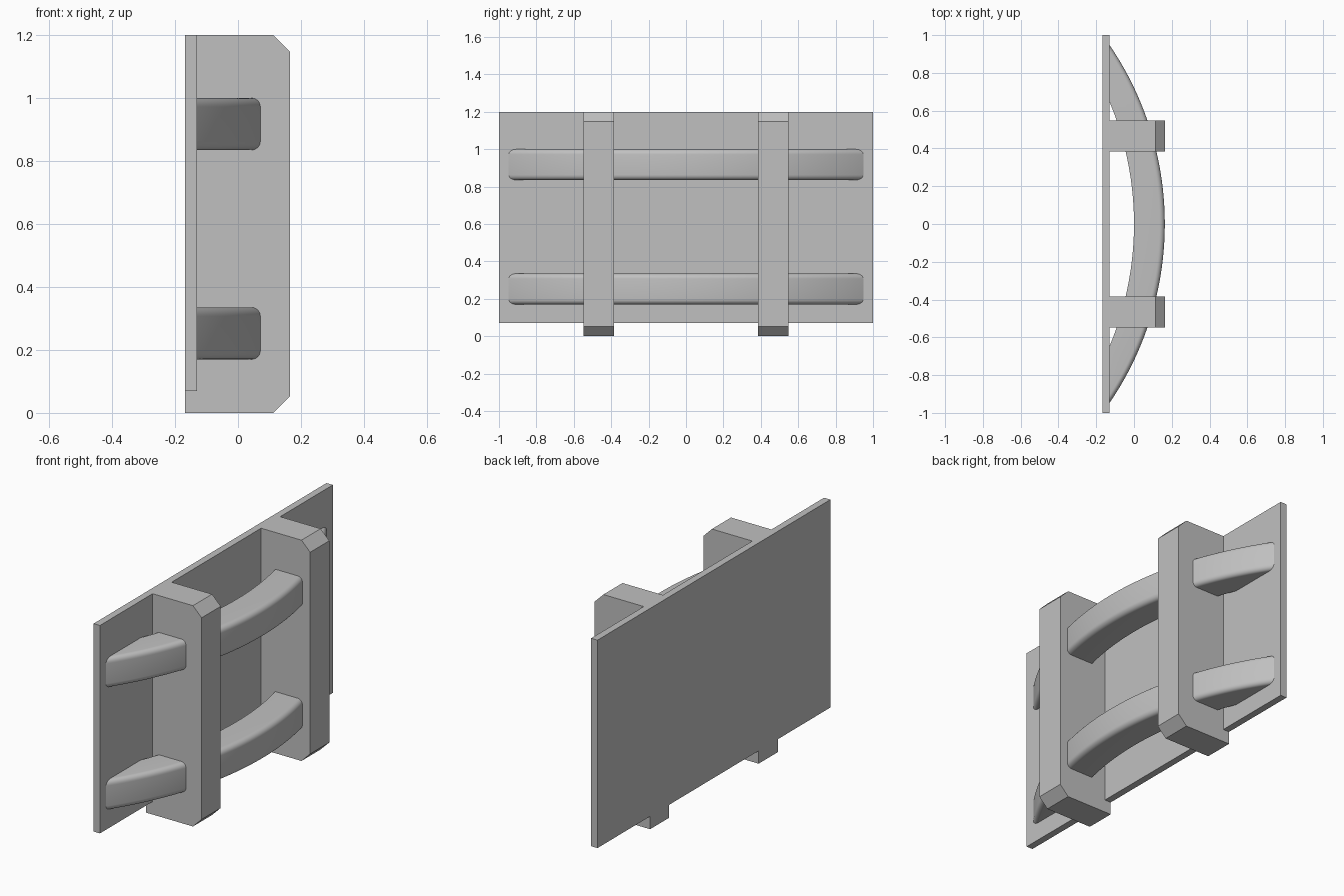
import bpy, bmesh
from math import sqrt, sin, cos, pi, radians

if "Cube" in bpy.data.objects:
    bpy.data.objects.remove(bpy.data.objects["Cube"], do_unlink=True)

grey = bpy.data.materials.new("plain grey")
grey.use_nodes = True
grey.diffuse_color = (0.53, 0.53, 0.53, 1)
grey.node_tree.nodes["Principled BSDF"].inputs["Base Color"].default_value = grey.diffuse_color

BACK, FACE, FRONT = -0.168, -0.13, 0.165   # panel back, panel face, outermost x
TOP, PANEL_BOTTOM = 1.2, 0.07


def loft(name, rings, smooth=False):
    """Skin a list of closed rings and cap both ends."""
    bm = bmesh.new()
    loops = [[bm.verts.new(p) for p in ring] for ring in rings]
    n = len(loops[0])
    for a, b in zip(loops, loops[1:]):
        for i in range(n):
            j = (i + 1) % n
            bm.faces.new((a[i], a[j], b[j], b[i]))
    bm.faces.new(loops[0][::-1])
    bm.faces.new(loops[-1])
    bmesh.ops.recalc_face_normals(bm, faces=bm.faces)
    mesh = bpy.data.meshes.new(name)
    bm.to_mesh(mesh)
    bm.free()
    mesh.materials.append(grey)
    obj = bpy.data.objects.new(name, mesh)
    bpy.context.collection.objects.link(obj)
    if smooth:
        bpy.ops.object.select_all(action='DESELECT')
        obj.select_set(True)
        bpy.context.view_layer.objects.active = obj
        bpy.ops.object.shade_smooth_by_angle(angle=radians(30))
    return obj


def extrude_y(name, profile, y0, y1):
    return loft(name, [[(x, y, z) for x, z in profile] for y in (y0, y1)])


# Flat back panel
extrude_y("back_panel", [(BACK, PANEL_BOTTOM), (FACE, PANEL_BOTTOM),
                         (FACE, TOP), (BACK, TOP)], -1, 1)

# Upright posts with chamfered outer ends and a foot passing under the panel
c = 0.052
post = [(BACK, 0), (FRONT - c, 0), (FRONT, c), (FRONT, TOP - c),
        (FRONT - c, TOP), (FACE, TOP), (FACE, PANEL_BOTTOM), (BACK, PANEL_BOTTOM)]
for name, side in (("front_post", -1), ("rear_post", 1)):
    extrude_y(name, post, side * 0.384, side * 0.548)


# Bowed rails, rounded along the outer edges, with ends sunk into the panel
def arc(y, crown, radius=1.68):
    return crown - radius + sqrt(radius * radius - y * y)


def rail(name, z0, z1, fillet=0.028, steps=96, corner=6):
    end, sunk = 0.965, -0.15
    rings = []
    for s in range(steps + 1):
        y = end * (2 * s / steps - 1)
        outer, inner = arc(y, FRONT - 0.002), arc(y, 0)
        section = [(inner, z0)]
        for zc, start in ((z0 + fillet, -pi / 2), (z1 - fillet, 0)):
            for k in range(corner + 1):
                a = start + k * pi / 2 / corner
                section.append((outer - fillet + fillet * cos(a), zc + fillet * sin(a)))
        section.append((inner, z1))
        rings.append([(max(x, sunk), y, z) for x, z in section])
    return loft(name, rings, smooth=True)


rail("lower_rail", 0.17, 0.335)
rail("upper_rail", 0.835, 1.0)
